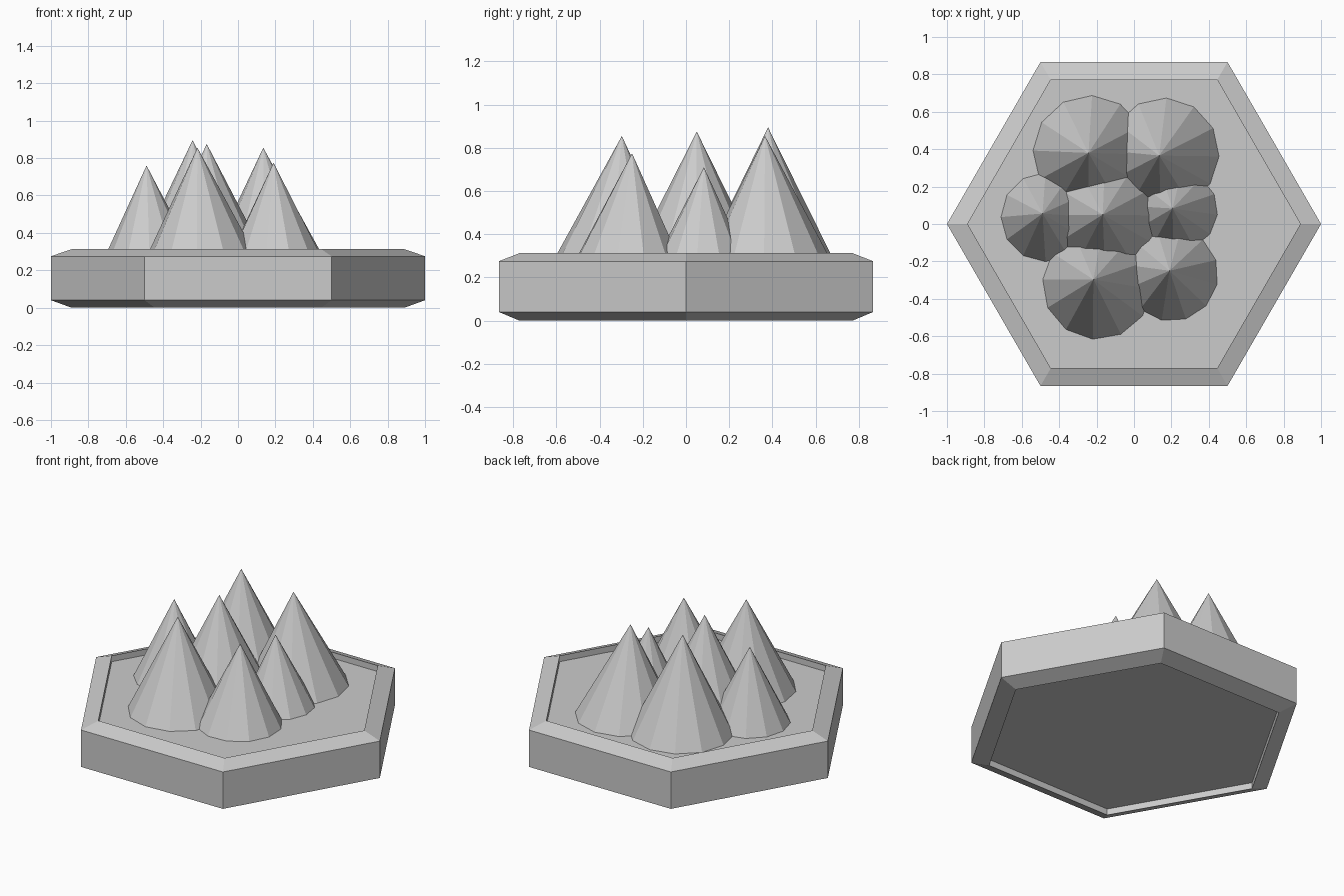
import bpy, bmesh
from math import sin, cos, radians, tau

if "Cube" in bpy.data.objects:
    bpy.data.objects.remove(bpy.data.objects["Cube"])


def finish(name, bm):
    bmesh.ops.recalc_face_normals(bm, faces=bm.faces)
    mesh = bpy.data.meshes.new(name)
    bm.to_mesh(mesh)
    bm.free()
    obj = bpy.data.objects.new(name, mesh)
    bpy.context.collection.objects.link(obj)
    return obj


def ring(bm, cx, cy, z, r, sides, phase=0.0):
    return [bm.verts.new((cx + r * cos(phase + tau * i / sides),
                          cy + r * sin(phase + tau * i / sides), z))
            for i in range(sides)]


# Hexagonal tile: chamfered rim with shallow recesses above and below
def hex_tile():
    bm = bmesh.new()
    profile = [(0.89, 0.04), (0.89, 0.0), (1.0, 0.04),
               (1.0, 0.275), (0.89, 0.313), (0.89, 0.275)]
    rings = [ring(bm, 0, 0, z, r, 6) for r, z in profile]
    for a, b in zip(rings, rings[1:]):
        for i in range(6):
            j = (i + 1) % 6
            bm.faces.new((a[i], a[j], b[j], b[i]))
    bm.faces.new(rings[0])
    bm.faces.new(rings[-1])
    finish("hex_tile", bm)


# Twelve-sided peak whose tip leans slightly off its base centre
def peak(name, base, tip, radius, phase):
    bm = bmesh.new()
    foot = ring(bm, base[0], base[1], 0.275, radius, 12, radians(phase))
    top = bm.verts.new(tip)
    for i in range(12):
        bm.faces.new((foot[i], foot[(i + 1) % 12], top))
    bm.faces.new(foot)
    finish(name, bm)


hex_tile()

# base centre, tip, base radius, rotation in degrees
peaks = {
    "peak_back_left": ((-0.235, 0.382), (-0.243, 0.38, 0.895), 0.305, -2),
    "peak_back_right": ((0.158, 0.377), (0.135, 0.366), 0.297, -3),
    "peak_middle_left": ((-0.473, 0.037), (-0.489, 0.056, 0.76), 0.238, 0),
    "peak_centre": ((-0.155, 0.045), (-0.167, 0.05, 0.875), 0.30, 0),
    "peak_middle_right": ((0.233, 0.072), (0.206, 0.083, 0.71), 0.214, -6),
    "peak_front_left": ((-0.195, -0.323), (-0.217, -0.297, 0.855), 0.294, -5),
    "peak_front_right": ((0.20, -0.27), (0.19, -0.25, 0.775), 0.25, 18),
}
for name, (base, tip, radius, phase) in peaks.items():
    tip = tip if len(tip) == 3 else (*tip, 0.855)
    peak(name, base, tip, radius, phase)
